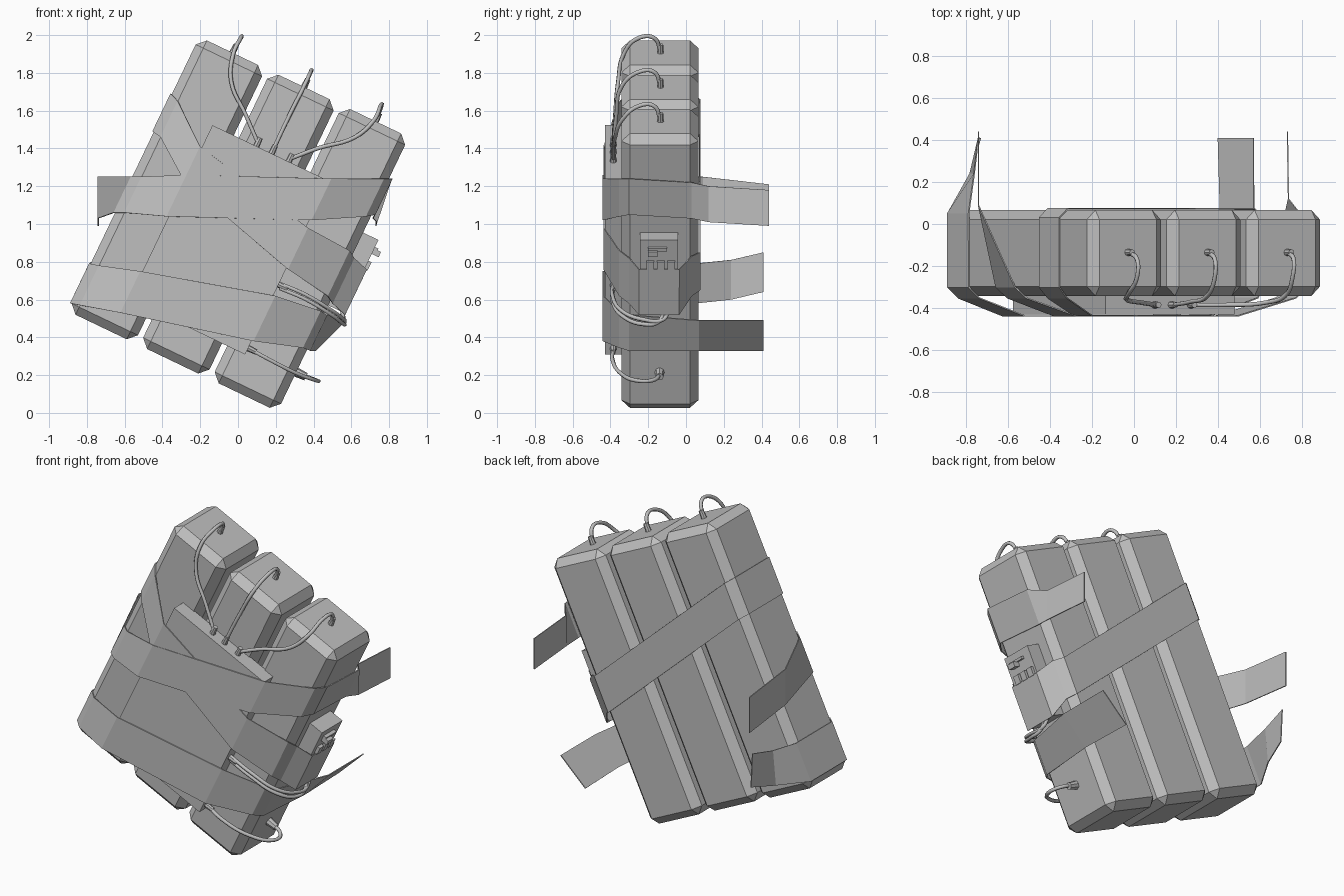
import bpy, bmesh, math
from mathutils import Vector, Matrix

cube = bpy.data.objects.get("Cube")
if cube:
    bpy.data.objects.remove(cube, do_unlink=True)

GREY = bpy.data.materials.new("plain grey")
GREY.use_nodes = True
COLOUR = (0.52, 0.52, 0.52, 1)
GREY.diffuse_color = COLOUR
GREY.node_tree.nodes["Principled BSDF"].inputs["Base Color"].default_value = COLOUR

# The bundle leans sideways: v runs across the bricks, u along them
TILT = Matrix.Rotation(math.radians(25.6), 4, 'Y')


def link(name, data):
    ob = bpy.data.objects.new(name, data)
    bpy.context.collection.objects.link(ob)
    data.materials.append(GREY)
    return ob


def from_bmesh(name, bm):
    bmesh.ops.recalc_face_normals(bm, faces=bm.faces)
    mesh = bpy.data.meshes.new(name)
    bm.to_mesh(mesh)
    bm.free()
    return link(name, mesh)


def box(name, v, y, u, chamfer=0):
    """Tilted box from (min, max) ranges."""
    bm = bmesh.new()
    bmesh.ops.create_cube(bm, size=1)
    size = [b - a for a, b in (v, y, u)]
    mid = [(a + b) / 2 for a, b in (v, y, u)]
    bmesh.ops.scale(bm, vec=size, verts=bm.verts)
    bmesh.ops.translate(bm, vec=mid, verts=bm.verts)
    if chamfer:
        bmesh.ops.bevel(bm, geom=bm.edges[:], offset=chamfer, segments=1,
                        affect='EDGES', profile=0.5)
    bmesh.ops.transform(bm, matrix=TILT, verts=bm.verts)
    return from_bmesh(name, bm)


def at(v, y, top, bottom):
    """Tape station lying on the tilted line v, between two heights."""
    return [Vector((1.109 * v + 0.479 * z, y, z)) for z in (top, bottom)]


def free(y, xt, zt, xb, zb):
    """Tape station on a loose end."""
    return [Vector((xt, y, zt)), Vector((xb, y, zb))]


def tape(name, stations, closed=False):
    bm = bmesh.new()
    rows = [[bm.verts.new(p) for p in s] for s in stations]
    pairs = list(zip(rows, rows[1:]))
    if closed:
        pairs.append((rows[-1], rows[0]))
    for a, b in pairs:
        bm.faces.new((a[0], a[1], b[1], b[0]))
    ob = from_bmesh(name, bm)
    mod = ob.modifiers.new("thickness", 'SOLIDIFY')
    mod.thickness = 0.006
    mod.offset = 0
    return ob


def plug(name, pos, direction, radius=0.018, length=0.06):
    bm = bmesh.new()
    bmesh.ops.create_cone(bm, cap_ends=True, segments=8, radius1=radius,
                          radius2=radius * 0.8, depth=length)
    turn = Vector(direction).to_track_quat('Z', 'Y').to_matrix().to_4x4()
    bmesh.ops.transform(bm, matrix=Matrix.Translation(pos) @ turn, verts=bm.verts)
    return from_bmesh(name, bm)


def wire(name, points, radius=0.011):
    curve = bpy.data.curves.new(name, 'CURVE')
    curve.dimensions = '3D'
    curve.bevel_depth = radius
    curve.bevel_resolution = 1
    curve.resolution_u = 6
    spline = curve.splines.new('BEZIER')
    spline.bezier_points.add(len(points) - 1)
    for bp, p in zip(spline.bezier_points, points):
        bp.co = p
        bp.handle_left_type = bp.handle_right_type = 'AUTO'
    return link(name, curve)


UP = TILT @ Vector((0, 0, 1))
ACROSS = TILT @ Vector((1, 0, 0))

# Three bricks side by side
BRICK_V = {"right": -0.85, "middle": -0.43, "left": -0.01}
for side, v in BRICK_V.items():
    box(side + "_brick", (v - 0.195, v + 0.195), (-0.342, 0.066), (0.097, 1.707), 0.045)

# Flat panel on the front
box("front_panel", (-0.78, -0.10), (-0.43, -0.335), (0.295, 1.315))

# Tape around the upper part, with two loose ends
tape("upper_tape", [
    free(0.44, -0.74, 1.21, -0.74, 0.99), free(0.09, -0.74, 1.25, -0.74, 1.03),
    at(-1.05, -0.30, 1.25, 1.06), at(-1.0, -0.352, 1.25, 1.06),
    at(-0.79, -0.438, 1.26, 1.04), at(-0.09, -0.438, 1.24, 1.02),
    at(0.16, -0.352, 1.24, 1.04), at(0.2, -0.30, 1.24, 1.05),
    at(0.2, 0.03, 1.22, 1.03),
    free(0.12, 0.735, 1.2, 0.735, 1.01), free(0.44, 0.73, 1.18, 0.73, 0.99)])

# Tape around the lower part, with two loose ends
tape("lower_tape", [
    free(0.41, -0.74, 0.85, -0.73, 0.64), free(0.24, -0.76, 0.81, -0.78, 0.6),
    at(-1.05, 0.05, 0.79, 0.58), at(-1.05, -0.30, 0.79, 0.58),
    at(-1.0, -0.352, 0.78, 0.57), at(-0.79, -0.438, 0.75, 0.53),
    at(-0.09, -0.438, 0.62, 0.38), at(0.16, -0.352, 0.54, 0.345),
    at(0.2, -0.30, 0.52, 0.33),
    free(0.07, 0.57, 0.49, 0.41, 0.33), free(0.41, 0.57, 0.49, 0.4, 0.33)])

# Diagonal tape running all the way round and over the switch box
tape("diagonal_tape", [
    at(-1.05, 0.03, 1.69, 1.49), at(-1.05, -0.30, 1.69, 1.49),
    at(-1.0, -0.352, 1.65, 1.46), at(-0.79, -0.435, 1.41, 1.23),
    at(-0.09, -0.435, 0.98, 0.76), at(0.16, -0.352, 0.86, 0.62),
    at(0.2, -0.30, 0.82, 0.58), at(0.285, -0.248, 0.76, 0.52),
    at(0.285, -0.037, 0.76, 0.52), at(0.2, 0.03, 0.83, 0.62),
    at(0.15, 0.073, 0.85, 0.65), at(-1.0, 0.073, 1.66, 1.46)], closed=True)

# Switch box on the side, with a lever and a row of contacts
box("switch_box", (0.17, 0.275), (-0.243, -0.043), (0.72, 1.147))
box("switch_lever", (0.27, 0.295), (-0.20, -0.10), (1.09, 1.105))
box("switch_lever_foot", (0.27, 0.315), (-0.20, -0.15), (1.065, 1.095))
for i in range(3):
    y = -0.21 + i * 0.056
    box("switch_contact_%d" % (i + 1), (0.27, 0.293), (y, y + 0.04), (0.975, 1.025))

# Wires from the brick tops to the top of the panel
TOP_WIRES = {
    "right": [(0.015, -0.17, 1.985), (0.015, -0.25, 1.985), (-0.025, -0.33, 1.9),
              (-0.035, -0.36, 1.75), (0.04, -0.375, 1.58), (0.105, -0.385, 1.43)],
    "middle": [(0.385, -0.17, 1.805), (0.385, -0.25, 1.805), (0.35, -0.34, 1.73),
               (0.27, -0.37, 1.57), (0.185, -0.385, 1.39)],
    "left": [(0.76, -0.17, 1.625), (0.755, -0.25, 1.625), (0.72, -0.34, 1.55),
             (0.62, -0.375, 1.46), (0.42, -0.385, 1.4), (0.275, -0.385, 1.345)]}
for side, path in TOP_WIRES.items():
    start = TILT @ Vector((BRICK_V[side], -0.135, 1.71))
    wire(side + "_top_wire", [start] + path)
    plug(side + "_brick_plug", start + UP * 0.015, UP)
    plug(side + "_panel_plug", path[-1], UP)

# Two wires from the panel edge round to the bottom of the switch box
for i in range(2):
    d = i * 0.025
    wire("switch_wire_%d" % (i + 1), [
        (0.22, -0.385, 0.685 - d), (0.36, -0.39, 0.625 - d), (0.5, -0.34, 0.54 - d),
        (0.56, -0.23, 0.495 - d), (0.56, -0.12 - d, 0.495 - d / 2), (0.55, -0.09 - d, 0.55)])
plug("switch_wire_plug", (0.235, -0.385, 0.67), ACROSS)

# Wire from the panel edge to the side of the left brick
low_end = Vector((0.31, -0.14, 0.215))
wire("lower_wire", [
    (0.06, -0.385, 0.34), (0.16, -0.39, 0.285), (0.32, -0.34, 0.205),
    (0.42, -0.25, 0.17), (0.41, -0.17, 0.175), low_end])
plug("lower_panel_plug", (0.07, -0.385, 0.335), ACROSS)
plug("lower_brick_plug", low_end + ACROSS * 0.025, ACROSS, 0.026)
